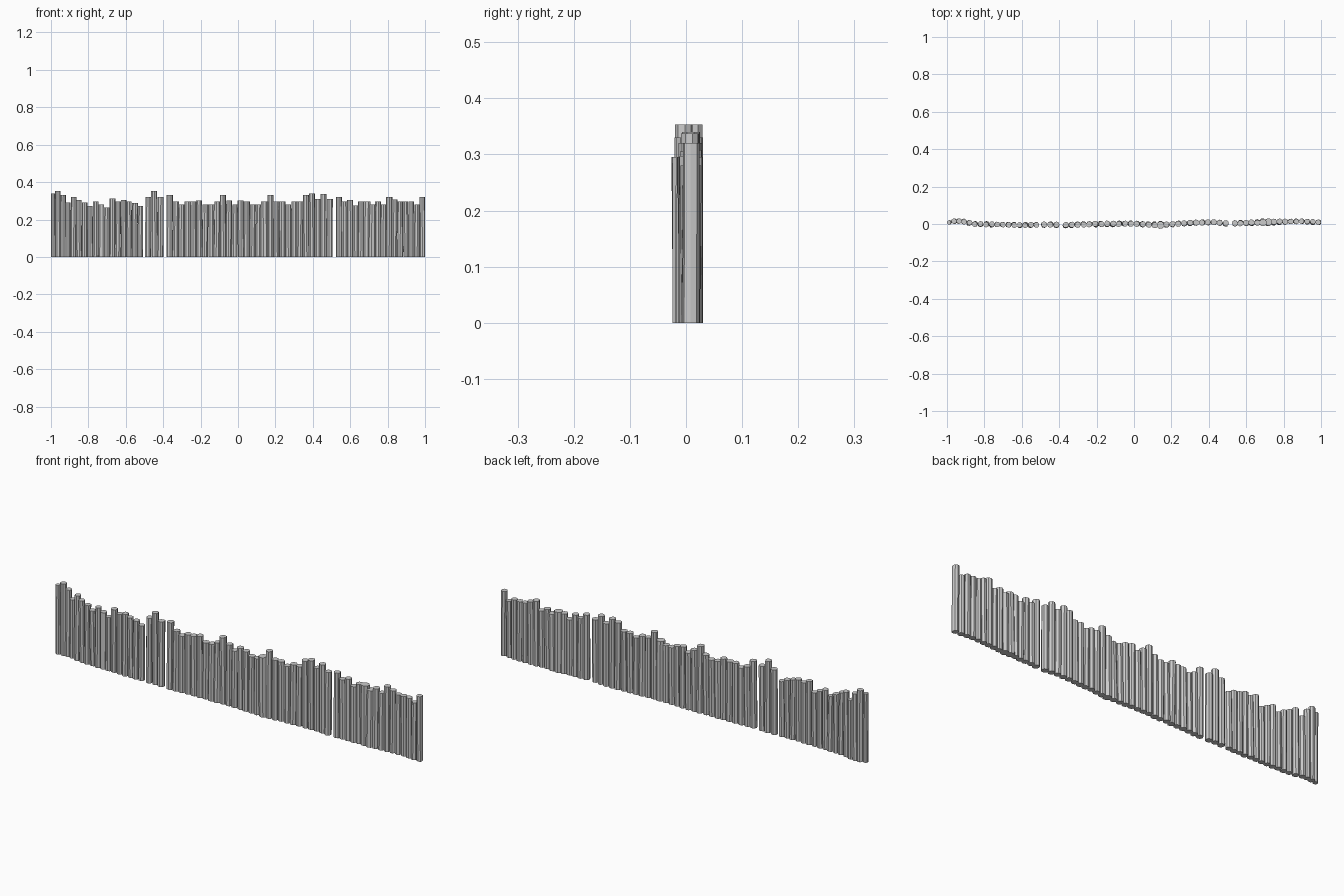
import bpy, bmesh, math, random

if "Cube" in bpy.data.objects:
    bpy.data.objects.remove(bpy.data.objects["Cube"])

random.seed(4)

# post spacing runs: (first x, last x, heights), separated by the gaps in the wall
RUNS = [
    (-0.988, -0.936, [.34, .353, .33]),
    (-0.91, -0.522, [.29, .32, .305, .29, .272, .295, .28, .265, .312, .297, .305, .295, .287, .272]),
    (-0.48, -0.415, [.32, .353, .32]),
    (-0.365, 0.49, [.33, .295, .28, .295, .295, .302, .28, .28, .295, .33, .302, .28,
                    .302, .295, .28, .28, .295, .33, .295, .295, .28, .295, .295,
                    .33, .34, .31, .337, .31]),
    (0.54, 0.986, [.32, .295, .305, .275, .295, .297, .28, .295, .28, .32, .308,
                   .295, .295, .295, .28, .32]),
]
# gentle wander of the wall line in y
LINE = [(-1, .006), (-.955, .016), (-.92, .015), (-.85, .0), (-.6, -.006), (-.45, -.003),
        (-.37, -.006), (-.2, .0), (0, .002), (.13, -.006), (.3, .006), (.43, .01),
        (.5, .002), (.7, .009), (.9, .015), (1, .008)]


def wall_y(x):
    for (x0, y0), (x1, y1) in zip(LINE, LINE[1:]):
        if x <= x1:
            return y0 + (y1 - y0) * (x - x0) / (x1 - x0)
    return LINE[-1][1]


def post(name, x, y, h, r, sides=8):
    # roughly hewn log: irregular faceted outline, slight lean, flat ends
    bm = bmesh.new()
    turn = random.uniform(0, math.tau)
    lean = random.uniform(-.0015, .0015), random.uniform(-.002, .002)
    rings = []
    for z, s in ((0, 1.0), (h, 0.97)):
        ring = []
        for i in range(sides):
            a = turn + math.tau * i / sides
            q = r * s * random.uniform(.95, 1.05)
            k = 1 if z else -1
            px = x + k * lean[0] + q * math.cos(a)
            px = max(-1, min(1, px))
            ring.append(bm.verts.new((px, y + k * lean[1] + q * math.sin(a), z)))
        rings.append(ring)
    low, top = rings
    bm.faces.new(low[::-1])
    bm.faces.new(top)
    for i in range(sides):
        j = (i + 1) % sides
        bm.faces.new((low[i], low[j], top[j], top[i]))
    me = bpy.data.meshes.new(name)
    bm.to_mesh(me)
    bm.free()
    bpy.context.collection.objects.link(bpy.data.objects.new(name, me))


# palisade of upright logs
n = 0
for x0, x1, heights in RUNS:
    for i, h in enumerate(heights):
        x = x0 + (x1 - x0) * i / (len(heights) - 1)
        r = .0155 if x < -.5 or x > .82 else .0168
        if n == 0:
            r = .012
        if abs(x - .14) < .02 or abs(x - .7) < .02:
            r = .021
        n += 1
        post(f"palisade_post_{n:02d}", x, wall_y(x), h, r)
